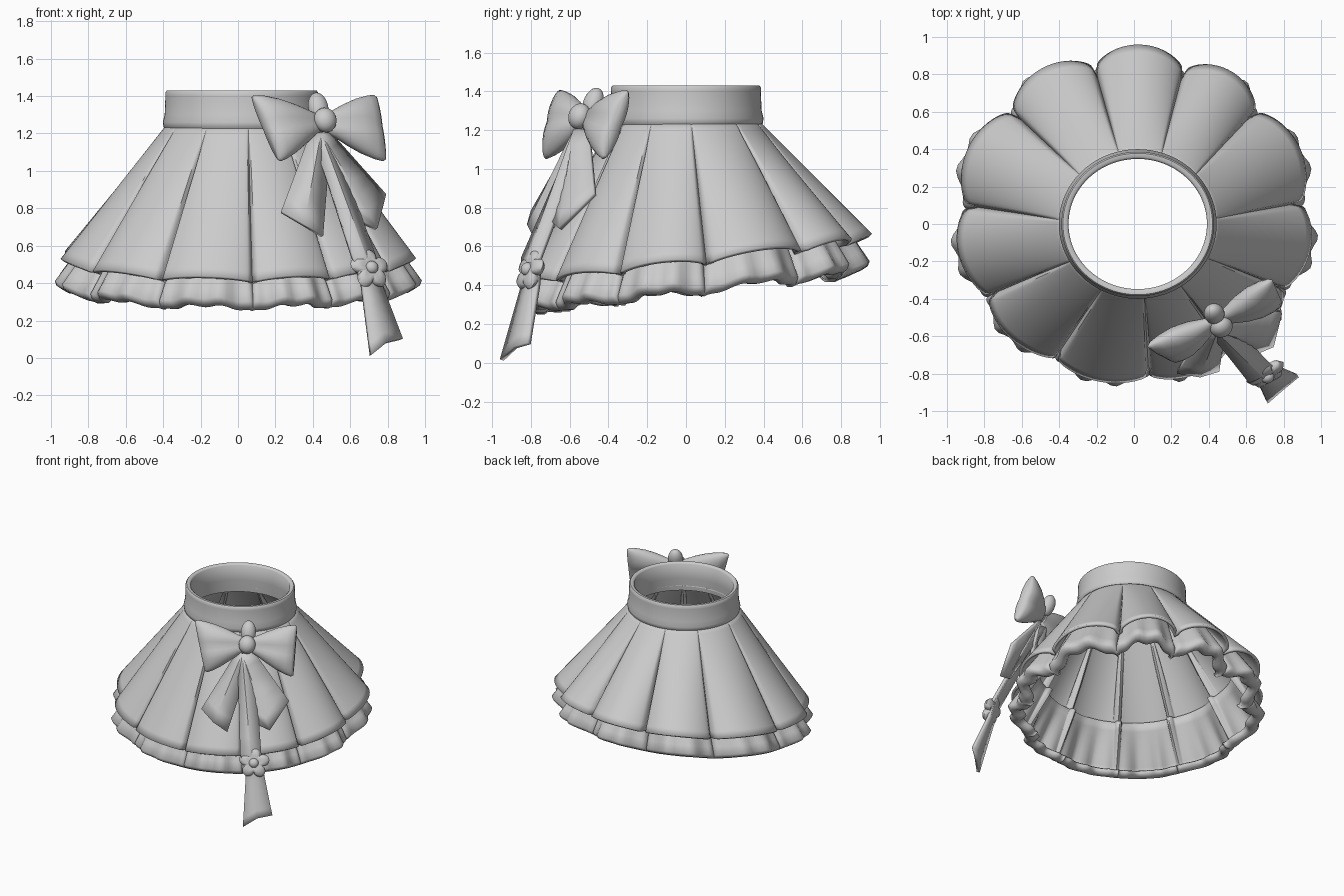
import bpy, math
from math import sin, cos, pi, radians
from mathutils import Vector, Matrix

cube = bpy.data.objects.get("Cube")
if cube:
    bpy.data.objects.remove(cube, do_unlink=True)

fabric = bpy.data.materials.new("grey_fabric")
fabric.use_nodes = True
GREY = (0.6, 0.6, 0.6, 1)
fabric.diffuse_color = GREY
fabric.node_tree.nodes["Principled BSDF"].inputs["Base Color"].default_value = GREY


def finish(ob, angle=40):
    ob.data.materials.append(fabric)
    bpy.ops.object.select_all(action="DESELECT")
    ob.select_set(True)
    bpy.context.view_layer.objects.active = ob
    bpy.ops.object.shade_smooth_by_angle(angle=radians(angle))
    return ob


def loft(name, rows, closed=True, caps=False, thick=0.0, offset=-1, subsurf=0, angle=40):
    """Skin a list of equally long point rows."""
    n = len(rows[0])
    verts = [p for row in rows for p in row]
    faces = []
    for r in range(len(rows) - 1):
        for i in range(n if closed else n - 1):
            j = (i + 1) % n
            faces.append((r * n + i, (r + 1) * n + i, (r + 1) * n + j, r * n + j))
    if caps:
        faces += [tuple(range(n)), tuple(reversed(range(len(verts) - n, len(verts))))]
    me = bpy.data.meshes.new(name)
    me.from_pydata(verts, [], faces)
    ob = bpy.data.objects.new(name, me)
    bpy.context.collection.objects.link(ob)
    if subsurf:
        ob.modifiers.new("smooth", "SUBSURF").levels = subsurf
    if thick:
        mod = ob.modifiers.new("thickness", "SOLIDIFY")
        mod.thickness, mod.offset = thick, offset
    return finish(ob, angle)


# Pleat layout: fold angles around the skirt, samples crowded toward each fold
FOLDS = [4, 42, 72, 104, 138, 177, 211, 243, 275, 303, 332, 364]
STEPS = 26
samples = []
for a, b in zip(FOLDS, FOLDS[1:]):
    for k in range(STEPS):
        s = (1 - cos(pi * k / STEPS)) / 2
        samples.append((radians(a + (b - a) * s), s))


def mix(a, b, t):
    return a + (b - a) * t


def pleat_depth(th):
    return 0.08 + 0.03 * sin(th)


def skirt_point(th, s, t, inset=0.0):
    dip = pleat_depth(th) * (1 - sin(pi * s) ** 0.6) * t ** 1.2
    groove = 0.03 * math.exp(-(min(s, 1 - s) / 0.02) ** 2) * min(1, t * 2)
    d = dip + groove + inset
    x = mix(0.02, 0, t) + (mix(0.40, 0.965, t) - d) * cos(th)
    y = mix(0, 0.05, t) + (mix(0.375, 0.91, t) - d) * sin(th)
    return x, y, mix(1.25, 0.55 + 0.115 * sin(th), t) - 0.6 * dip


# Upper skirt layer
ROWS = 16
loft("upper_skirt", [[skirt_point(th, s, r / ROWS) for th, s in samples]
                     for r in range(ROWS + 1)], thick=0.022)


# Lower ruffle with an inward rolled hem
def ruffle_point(th, s, t, roll_in=0.0, roll_down=0.0):
    top = Vector(skirt_point(th, s, 0.72, 0.05))
    wave = 0.016 * (1 - cos(6 * pi * s))
    dip = (pleat_depth(th) + 0.02) * (1 - sin(pi * s) ** 0.7) + wave
    r = 1 - dip - roll_in
    hem = Vector((r * cos(th), 0.04 + (r - 0.08) * sin(th),
                  0.43 + 0.1 * sin(th) - 0.5 * dip - roll_down))
    return top.lerp(hem, t)


ruffle = [[ruffle_point(th, s, t / 6) for th, s in samples] for t in range(7)]
for roll in ((0.01, 0.025), (0.04, 0.045), (0.08, 0.045), (0.11, 0.02)):
    ruffle.append([ruffle_point(th, s, 1, *roll) for th, s in samples])
loft("lower_ruffle", ruffle, thick=0.018, angle=60)

# Waistband
band = [(0.385, 1.2), (0.375, 1.3), (0.37, 1.42), (0.38, 1.43), (0.4, 1.43), (0.408, 1.42),
        (0.408, 1.4), (0.412, 1.3), (0.422, 1.26), (0.418, 1.235), (0.385, 1.2)]
loft("waistband", [[(0.02 + r * cos(2 * pi * i / 96), (r - 0.022) * sin(2 * pi * i / 96), z)
                    for i in range(96)] for r, z in band], angle=50)

# Bow frame: U along the bow, V up its face, N outward
U = Vector((0.88, 0.47, 0)).normalized()
V = Vector((-0.17, 0.32, 0.93)).normalized()
N = U.cross(V).normalized()
V = N.cross(U)
KNOT = Vector((0.44, -0.5, 1.25))


def place(origin, u, v, n):
    return origin + U * u + V * v + N * n


# Bow loops
SECTIONS = [(0.02, 0.05, 0.03), (0.07, 0.075, 0.05), (0.14, 0.115, 0.07), (0.22, 0.155, 0.08),
            (0.29, 0.18, 0.07), (0.335, 0.19, 0.05), (0.352, 0.18, 0.025)]
for side, label in ((-1, "right"), (1, "left")):
    rows = []
    for u, h, w in SECTIONS:
        ring = []
        for i in range(32):
            a = 2 * pi * i / 32 * side
            v, n = h * sin(a), w * cos(a)
            crease = 1 - 0.25 * math.exp(-(v / 0.04) ** 2) * (1 - u)
            shear = 1 + (0.7 if side < 0 else 0.1) * v
            ring.append(place(KNOT, side * u * shear, v - 0.09 * u, n * crease + 0.02))
        rows.append(ring)
    loft(label + "_bow_loop", rows, caps=True, angle=60)


def blob(name, origin, u, v, n, su, sv, sn):
    bpy.ops.mesh.primitive_uv_sphere_add(segments=24, ring_count=14)
    ob = bpy.context.object
    ob.name = name
    axes = Matrix((U, V, N)).transposed().to_4x4()
    ob.matrix_world = (Matrix.Translation(place(origin, u, v, n)) @ axes
                       @ Matrix.Diagonal((su, sv, sn, 1)))
    return finish(ob, 60)


# Knot and the small fold above it
blob("bow_knot", KNOT, 0.0, 0.0, 0.06, 0.062, 0.068, 0.055)
blob("bow_knot_fold", KNOT, 0.0, 0.09, 0.01, 0.055, 0.085, 0.05)


# Ribbon tails: left edge, middle crease and right edge at each station
def ribbon(name, stations):
    rows = []
    for (l0, m0, r0), (l1, m1, r1) in zip(stations, stations[1:]):
        for k in range(7):
            rows.append([Vector(p).lerp(Vector(q), k / 6)
                         for p, q in ((l0, l1), (m0, m1), (r0, r1))])
        rows.pop()
    rows.append([Vector(p) for p in stations[-1]])
    return loft(name, rows, closed=False, thick=0.024, offset=0, angle=25)


START = ((0.39, -0.55, 1.2), (0.44, -0.57, 1.2), (0.49, -0.5, 1.2))
ribbon("front_tail", [START, ((0.23, -0.79, 0.78), (0.35, -0.81, 0.71), (0.45, -0.78, 0.65))])
ribbon("side_tail", [START, ((0.62, -0.70, 0.74), (0.74, -0.65, 0.69), (0.785, -0.47, 0.87))])
ribbon("long_tail", [START,
                     ((0.61, -0.84, 0.54), (0.68, -0.81, 0.54), (0.73, -0.75, 0.54)),
                     ((0.66, -0.84, 0.4), (0.71, -0.81, 0.4), (0.76, -0.76, 0.4)),
                     ((0.71, -0.95, 0.015), (0.79, -0.88, 0.08), (0.875, -0.81, 0.1))])

# Flower clasp: scalloped five-petal disc with a round centre
FLOWER = Vector((0.705, -0.8, 0.475))
rows = []
for scale, n in ((0.05, -0.02), (0.8, -0.025), (1.0, 0), (0.85, 0.025), (0.5, 0.03), (0.05, 0.02)):
    ring = []
    for i in range(60):
        a = 2 * pi * i / 60
        r = scale * (0.07 + 0.045 * abs(cos(2.5 * (a - pi / 2))) ** 0.7)
        ring.append(place(FLOWER, r * cos(a), r * sin(a), n))
    rows.append(ring)
loft("flower_clasp", rows, caps=True, angle=60)
blob("flower_centre", FLOWER, 0, 0, 0.025, 0.035, 0.035, 0.03)
